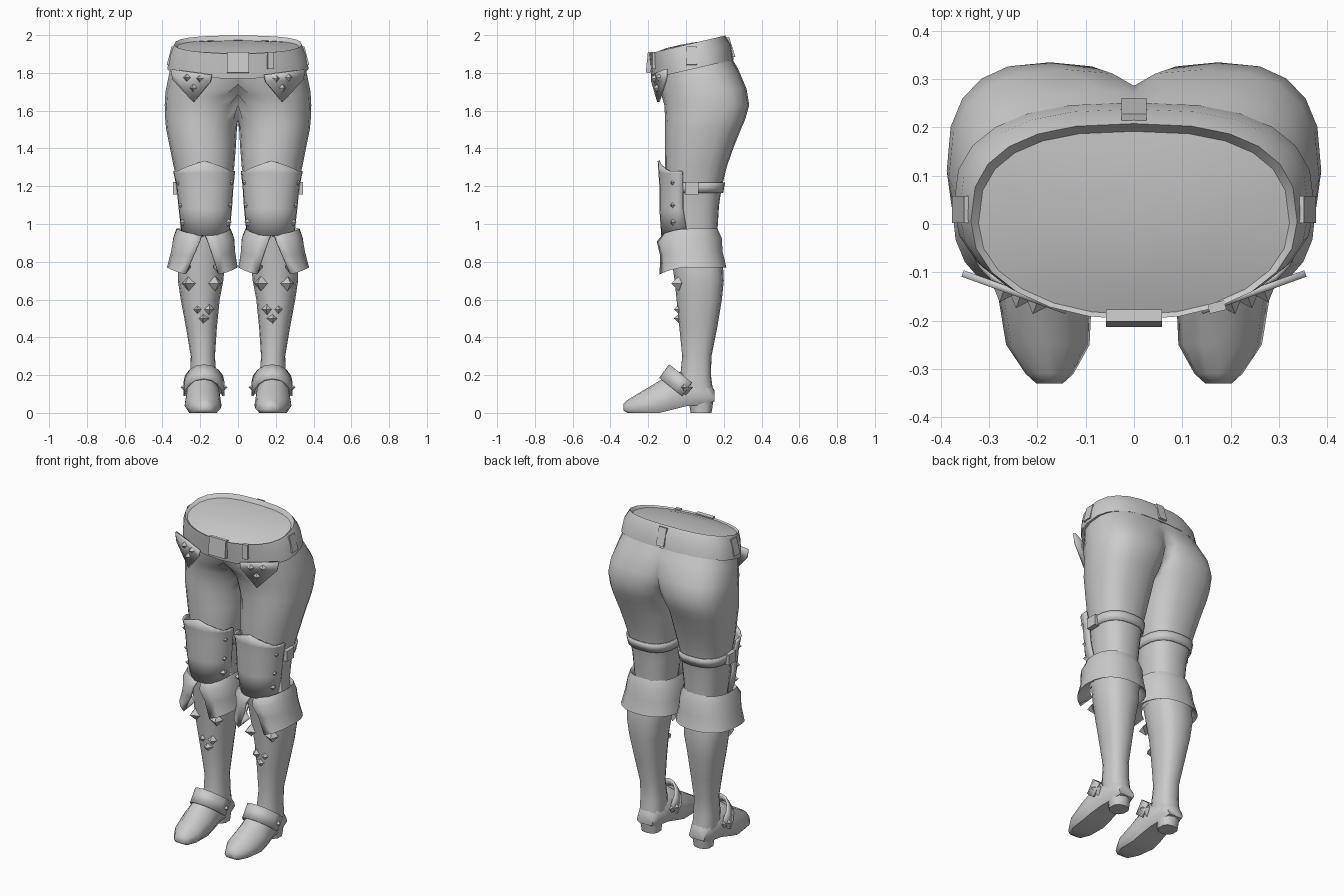
import bpy, bmesh, math
from mathutils import Vector, Matrix

if "Cube" in bpy.data.objects:
    bpy.data.objects.remove(bpy.data.objects["Cube"])

grey = bpy.data.materials.new("light_grey")
grey.diffuse_color = (0.6, 0.6, 0.6, 1)
grey.use_nodes = True
grey.node_tree.nodes["Principled BSDF"].inputs["Base Color"].default_value = grey.diffuse_color


def finish(name, bm, mirror=True, thick=0, angle=45):
    """Turn a bmesh into a shaded object, optionally solidified and mirrored."""
    bmesh.ops.recalc_face_normals(bm, faces=bm.faces)
    me = bpy.data.meshes.new(name)
    bm.to_mesh(me)
    bm.free()
    me.materials.append(grey)
    ob = bpy.data.objects.new(name, me)
    bpy.context.collection.objects.link(ob)
    if thick:
        s = ob.modifiers.new("thickness", 'SOLIDIFY')
        s.thickness, s.offset = thick, 0
    if mirror:
        m = ob.modifiers.new("mirror", 'MIRROR')
        m.use_clip = True
        m.merge_threshold = 0.0005
    bpy.ops.object.select_all(action='DESELECT')
    bpy.context.view_layer.objects.active = ob
    ob.select_set(True)
    bpy.ops.object.shade_smooth_by_angle(angle=math.radians(angle))
    return ob


def spow(v, e):
    return math.copysign(abs(v) ** e, v)


def ring(z, x0, x1, y0, y1, tilt=0, n=20, half=math.pi, back=2.6):
    """Rounded cross-section, starting at the back; half < pi leaves a front arc only."""
    cx, rx, cy, ry = (x0 + x1) / 2, (x1 - x0) / 2, (y0 + y1) / 2, (y1 - y0) / 2
    pts = []
    full = half == math.pi
    for i in range(n):
        t = (2 * math.pi * i / n - math.pi) if full else -half + 2 * half * i / (n - 1)
        s, c = math.sin(t), math.cos(t)          # t = 0 faces the front
        e = 2 / (2.1 if c > 0 else back)
        y = cy - ry * spow(c, e)
        pts.append(Vector((cx + rx * spow(s, e), y, z + tilt * (y - cy))))
    return pts


def loft(rows, closed=True, cap0=False, cap1=False):
    bm = bmesh.new()
    vs = [[bm.verts.new(p) for p in r] for r in rows]
    n = len(rows[0])
    for a, b in zip(vs, vs[1:]):
        for i in range(n if closed else n - 1):
            j = (i + 1) % n
            bm.faces.new((a[i], a[j], b[j], b[i]))
    if cap0:
        bm.faces.new(vs[0])
    if cap1:
        bm.faces.new(vs[-1])
    return bm


def box(name, loc, size, rot=(0, 0, 0), mirror=False):
    bm = bmesh.new()
    bmesh.ops.create_cube(bm, size=1)
    for v in bm.verts:
        v.co = Vector(v.co[i] * size[i] for i in range(3))
    for ax, a in zip('XYZ', rot):
        bmesh.ops.rotate(bm, verts=bm.verts, matrix=Matrix.Rotation(a, 3, ax))
    bmesh.ops.translate(bm, verts=bm.verts, vec=loc)
    return finish(name, bm, mirror, angle=30)


def studs(name, items):
    """Pointed diamond studs: (position, outward direction, radius)."""
    bm = bmesh.new()
    for pos, d, r in items:
        q = Vector(d).to_track_quat('Z', 'Y').to_matrix().to_4x4()
        m = Matrix.Translation(pos) @ q
        bmesh.ops.create_cone(bm, cap_ends=True, segments=4, radius1=r, radius2=0,
                              depth=r * 1.1, matrix=m)
    finish(name, bm, angle=20)


# Hips and thighs: half body, open along the centre plane, mirrored
rows = [ring(*r) for r in (
    (1.88, -.30, .34, -.175, .215, .23), (1.78, -.25, .368, -.155, .275, .2),
    (1.70, -.10, .384, -.13, .32, .08), (1.63, -.04, .388, -.115, .335),
    (1.55, -.012, .385, -.11, .312), (1.50, .006, .38, -.11, .29),
    (1.40, .012, .36, -.11, .25), (1.30, .02, .34, -.11, .215),
    (1.20, .038, .315, -.105, .19), (1.10, .045, .30, -.105, .175),
    (.94, .06, .285, -.10, .165))]
for r in rows:
    for p in r:
        p.x = max(p.x, 0)
bm = loft(rows)
inner = [f for f in bm.faces if all(v.co.x < 1e-4 for v in f.verts)]
bmesh.ops.delete(bm, geom=inner, context='FACES')
finish("trousers", bm, angle=70)

# Waistband with the closed top surface
rows = [ring(*r, n=24) for r in (
    (1.825, -.355, .355, -.165, .235, .23), (1.82, -.374, .374, -.182, .252, .23),
    (1.90, -.362, .362, -.192, .238, .23), (1.95, -.338, .338, -.198, .208, .235),
    (1.935, -.322, .322, -.188, .192, .20), (1.95, -.2, .2, -.11, .12, .18),
    (1.955, -.07, .07, -.03, .04, .18))]
finish("waistband", loft(rows, cap1=True), mirror=False, angle=40)

# Buckle and belt loops
box("belt_buckle", (0, -.195, 1.855), (.115, .025, .11), (-.1, 0, 0))
box("front_loop", (.172, -.172, 1.865), (.035, .02, .09), (0, 0, .25))
box("back_loop", (0, .235, 1.935), (.052, .02, .11), (.3, 0, 0))
box("side_loop", (.357, .03, 1.89), (.015, .055, .1), (0, -.25, 0), mirror=True)


# Pointed hip tabs with three studs each
def tab_y(x):
    return -.18 + .36 * (x - .14)


bm = bmesh.new()
outline = [(.14, 1.79), (.145, 1.755), (.235, 1.645), (.345, 1.765), (.355, 1.82)]
bm.faces.new([bm.verts.new((x, tab_y(x), z)) for x, z in outline])
bmesh.ops.inset_region(bm, faces=bm.faces[:], thickness=.018, depth=-.008)
finish("hip_tab", bm, thick=.014, angle=20)
studs("hip_stud", [((x, tab_y(x) - .012, z), (.35, -.93, 0), .034)
                   for x, z in ((.203, 1.77), (.272, 1.775), (.238, 1.72))])

# Lower legs
finish("boot_shaft", loft([ring(*r, n=16) for r in (
    (.96, .06, .285, -.10, .165), (.80, .068, .32, -.075, .195),
    (.70, .078, .318, -.06, .2), (.60, .097, .303, -.05, .19),
    (.45, .112, .275, -.035, .165), (.30, .122, .25, -.02, .135),
    (.20, .115, .252, -.03, .132), (.08, .11, .25, -.04, .148))], cap1=True), angle=70)

# Shoe: sections running from heel to toe
rows = []
for y, x0, x1, z0, z1 in ((.15, .125, .235, .06, .12), (.11, .11, .25, .045, .19),
                          (0, .10, .265, .035, .22), (-.08, .09, .28, .015, .21),
                          (-.14, .087, .283, 0, .17), (-.25, .092, .265, 0, .105),
                          (-.31, .125, .225, 0, .068), (-.33, .147, .203, .012, .05)):
    cx, rx, h = (x0 + x1) / 2, (x1 - x0) / 2, z1 - z0
    prof = ((-.75, 0), (.75, 0), (1, .22), (.88, .6), (.45, .93), (0, 1),
            (-.45, .93), (-.88, .6), (-1, .22))
    rows.append([Vector((cx + rx * u, y, z0 + h * w)) for u, w in prof])
finish("shoe", loft(rows, cap0=True, cap1=True), angle=50)
finish("shoe_heel", loft([ring(0, .125, .235, .025, .135, n=10),
                          ring(.08, .115, .245, .01, .148, n=10)], cap0=True, cap1=True))

# Instep strap, arched over the shoe and pointed at the top
rows = []
for w in (-1, 1):
    row = []
    for i in range(9):
        t = math.pi * i / 8
        s = math.sin(t)
        row.append(Vector((.18 + .102 * math.cos(t), .005 - .115 * s + .026 * w,
                           .125 + .092 * s + .036 * w)))
    rows.append(row)
finish("instep_strap", loft(rows, closed=False), thick=.014)
studs("instep_stud", [((.282, -.01, .135), (1, -.3, 0), .042),
                      ((.078, -.01, .135), (-1, -.3, 0), .042)])

# Folded boot cuff, split at the front with drooping corners
rows = []
for z, x0, x1, y0, y1, gap, drop in (
        (.94, .065, .29, -.10, .165, .02, 0), (.97, .04, .325, -.12, .168, .04, .03),
        (.925, .025, .338, -.15, .185, .10, .02), (.85, .02, .35, -.135, .19, .25, .02),
        (.775, .006, .372, -.15, .212, .42, .045), (.80, .06, .32, -.08, .19, .42, .03)):
    r = ring(z, x0, x1, y0, y1, n=20, half=math.pi - .001)
    # shift the opening to the front: sweep from one slit edge round the back to the other
    cx, cy, rx, ry = (x0 + x1) / 2, (y0 + y1) / 2, (x1 - x0) / 2, (y1 - y0) / 2
    for i, p in enumerate(r):
        t = gap + (2 * math.pi - 2 * gap) * i / 19
        s, c = math.sin(t), math.cos(t)
        p.x, p.y = cx + rx * spow(s, .85), cy - ry * spow(c, .85)
        p.z = z - drop * max(0, c) ** 2
    rows.append(r)
finish("boot_cuff", loft(rows, closed=False), thick=.012, angle=50)

# Knee guard: front shell with a peaked upper edge
rows = [ring(*r, n=13, half=1.6) for r in (
    (.94, .052, .293, -.125, .125), (1.08, .038, .308, -.135, .09),
    (1.2, .03, .32, -.135, .09), (1.27, .022, .335, -.14, .09))]
top = [p.copy() for p in rows[-1]]
for i, p in enumerate(top):
    p.z = 1.335 - .055 * min(1, abs(i - 6) / 4)
    p.y -= .004
rows.append(top)
finish("knee_guard", loft(rows, closed=False), thick=.012)
studs("knee_stud", [(p, d, .036) for z, o in ((1.22, 0), (1.10, .012), (1.01, .02))
                    for p, d in (((.312 - o, -.07, z), (.9, -.5, 0)),
                                 ((.04 + o * .5, -.07, z), (-.9, -.5, 0)))])

# Knee strap and its outer buckle
finish("knee_strap", loft([ring(1.165, .033, .319, -.112, .193),
                           ring(1.22, .027, .327, -.112, .203)]), thick=.008)
box("strap_buckle", (.328, .03, 1.19), (.03, .07, .065), mirror=True)

# Shin studs
studs("shin_stud", [((.112, -.058, .685), (-.4, -.9, 0), .04),
                    ((.27, -.058, .685), (.4, -.9, 0), .04),
                    ((.152, -.048, .548), (-.15, -1, 0), .03),
                    ((.215, -.048, .548), (.15, -1, 0), .03),
                    ((.184, -.046, .5), (0, -1, 0), .033)])
